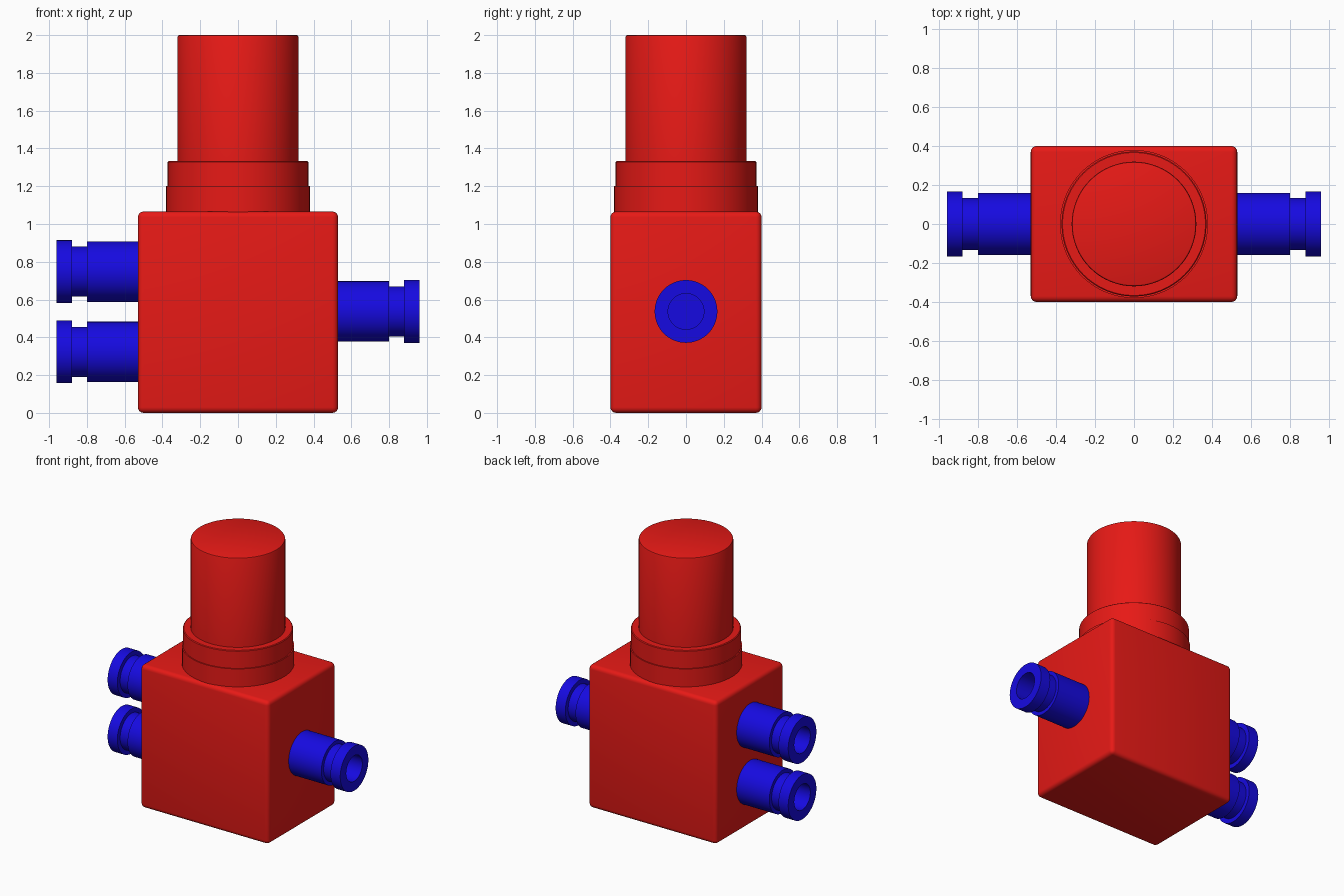
import bpy, bmesh, math
from mathutils import Matrix

if "Cube" in bpy.data.objects:
    bpy.data.objects.remove(bpy.data.objects["Cube"])


def material(name, rgb):
    m = bpy.data.materials.new(name)
    m.diffuse_color = (*rgb, 1)
    m.use_nodes = True
    m.node_tree.nodes["Principled BSDF"].inputs["Base Color"].default_value = m.diffuse_color
    return m


RED = material("red", (0.8, 0.01, 0.008))
BLUE = material("blue", (0.008, 0.003, 0.75))


def finish(bm, name, mat):
    bmesh.ops.recalc_face_normals(bm, faces=bm.faces)
    mesh = bpy.data.meshes.new(name)
    bm.to_mesh(mesh)
    bm.free()
    mesh.materials.append(mat)
    ob = bpy.data.objects.new(name, mesh)
    bpy.context.collection.objects.link(ob)
    bpy.context.view_layer.objects.active = ob
    ob.select_set(True)
    bpy.ops.object.shade_smooth_by_angle(angle=math.radians(35))
    ob.select_set(False)
    return ob


def lathe(name, profile, mat, matrix=Matrix()):
    """Revolve (radius, height) points around z, then place the result."""
    bm = bmesh.new()
    vs = [bm.verts.new((r, 0, z)) for r, z in profile]
    edges = [bm.edges.new(p) for p in zip(vs, vs[1:])]
    bmesh.ops.spin(bm, geom=vs + edges, cent=(0, 0, 0), axis=(0, 0, 1),
                   angle=math.tau, steps=64, use_duplicate=False)
    bmesh.ops.remove_doubles(bm, verts=bm.verts, dist=1e-5)
    bm.transform(matrix)
    return finish(bm, name, mat)


# Rounded valve block
bm = bmesh.new()
bmesh.ops.create_cube(bm, size=1, matrix=Matrix.Translation((0, 0, 0.533))
                      @ Matrix.Diagonal((1.06, 0.8, 1.066, 1)))
bmesh.ops.bevel(bm, geom=bm.edges[:], offset=0.03, segments=4,
                profile=0.5, affect='EDGES')
finish(bm, "valve_block", RED)

# Stepped collar and the tall round cap
lathe("lower_collar", [(0, 1.05), (0.38, 1.05), (0.38, 1.2), (0, 1.2)], RED)
lathe("upper_collar", [(0, 1.19), (0.372, 1.19), (0.372, 1.328),
                       (0.367, 1.333), (0, 1.333)], RED)
lathe("round_cap", [(0, 1.3), (0.32, 1.3), (0.32, 1.99), (0.317, 1.997),
                    (0.31, 2.0), (0, 2.0)], RED)

# Hose fittings: barrel, neck, flanged end and blind bore
FITTING = [(0, 0.5), (0.16, 0.5), (0.16, 0.8), (0.133, 0.8), (0.133, 0.88),
           (0.166, 0.88), (0.166, 0.96), (0.095, 0.96), (0.095, 0.8), (0, 0.8)]
for name, side, z in (("right_fitting", 1, 0.537),
                      ("upper_left_fitting", -1, 0.748),
                      ("lower_left_fitting", -1, 0.323)):
    lathe(name, FITTING, BLUE, Matrix.Translation((0, 0, z))
          @ Matrix.Rotation(side * math.pi / 2, 4, 'Y'))
